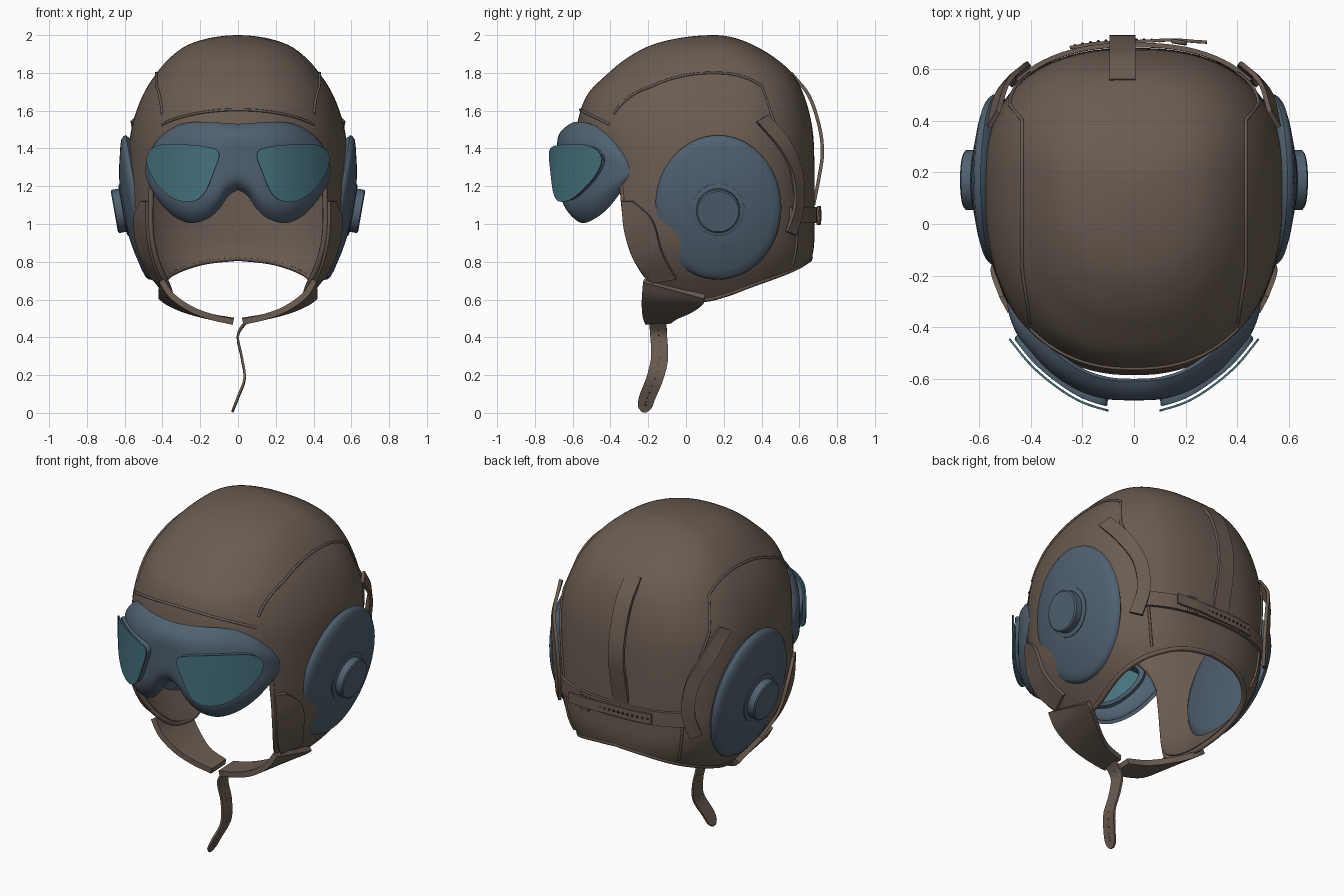
import bpy, bmesh, math
from mathutils import Vector

if "Cube" in bpy.data.objects:
    bpy.data.objects.remove(bpy.data.objects["Cube"])


def material(name, rgb):
    m = bpy.data.materials.new(name)
    m.diffuse_color = (*rgb, 1)
    m.use_nodes = True
    m.node_tree.nodes["Principled BSDF"].inputs["Base Color"].default_value = m.diffuse_color
    return m


LEATHER = material("leather", (0.145, 0.108, 0.083))
METAL = material("blue_grey", (0.08, 0.12, 0.165))
GLASS = material("teal_glass", (0.06, 0.17, 0.21))
DARK = material("dark", (0.03, 0.025, 0.02))


def interp(xs, ys, x):
    """Smooth cubic interpolation through a few points."""
    x = min(max(x, xs[0]), xs[-1])
    k = 0
    while k < len(xs) - 2 and x > xs[k + 1]:
        k += 1

    def slope(i):
        a, b = max(i - 1, 0), min(i + 1, len(xs) - 1)
        return (ys[b] - ys[a]) / (xs[b] - xs[a])
    h = xs[k + 1] - xs[k]
    t = (x - xs[k]) / h
    return (ys[k] * (1 + 2 * t) * (1 - t) ** 2 + ys[k + 1] * t * t * (3 - 2 * t)
            + h * (slope(k) * t * (1 - t) ** 2 + slope(k + 1) * t * t * (t - 1)))


def resample(pts, per):
    idx = list(range(len(pts)))
    n = (len(pts) - 1) * per
    return [Vector([interp(idx, [p[c] for p in pts], i / per) for c in range(len(pts[0]))])
            for i in range(n + 1)]


def resample_loop(pts, per):
    n = len(pts)
    r = resample(pts[-2:] + pts + pts[:2], per)
    return r[2 * per:(2 + n) * per]


def finish(name, bm, mat, thick=0, offset=0.0, recalc=False, angle=40):
    bmesh.ops.remove_doubles(bm, verts=bm.verts, dist=1e-5)
    if recalc:
        bmesh.ops.recalc_face_normals(bm, faces=bm.faces)
    me = bpy.data.meshes.new(name)
    bm.to_mesh(me)
    bm.free()
    ob = bpy.data.objects.new(name, me)
    bpy.context.collection.objects.link(ob)
    me.materials.append(mat)
    bpy.ops.object.select_all(action='DESELECT')
    ob.select_set(True)
    bpy.context.view_layer.objects.active = ob
    if thick:
        s = ob.modifiers.new("thickness", 'SOLIDIFY')
        s.thickness, s.offset = thick, offset
        bpy.ops.object.modifier_apply(modifier=s.name)
    bpy.ops.object.shade_smooth_by_angle(angle=math.radians(angle))


def grid(name, P, mat, wrap=False, skip=None, **kw):
    bm = bmesh.new()
    V = [[bm.verts.new(p) for p in row] for row in P]
    for i in range(len(V) if wrap else len(V) - 1):
        a, b = V[i], V[(i + 1) % len(V)]
        for j in range(len(a) - 1):
            q = (a[j], a[j + 1], b[j + 1], b[j])
            if not (skip and skip(sum((v.co for v in q), Vector()) / 4)):
                bm.faces.new(q)
    finish(name, bm, mat, **kw)


def ribbon(name, L, R, mat=LEATHER, thick=0.018, per=8):
    rows = [[l.lerp(r, k / 4) for k in range(5)] for l, r in zip(resample(L, per), resample(R, per))]
    grid(name, rows, mat, thick=thick)


def tube(name, pts, r, mat=LEATHER, cyclic=False):
    cu = bpy.data.curves.new(name, 'CURVE')
    cu.dimensions, cu.bevel_depth, cu.bevel_resolution = '3D', r, 2
    sp = cu.splines.new('POLY')
    sp.points.add(len(pts) - 1)
    for q, p in zip(sp.points, pts):
        q.co = (*p, 1)
    sp.use_cyclic_u = cyclic
    cu.materials.append(mat)
    bpy.context.collection.objects.link(bpy.data.objects.new(name, cu))


def eyelets(name, pts):
    bm = bmesh.new()
    for p in pts:
        r = bmesh.ops.create_icosphere(bm, subdivisions=1, radius=0.008)
        bmesh.ops.translate(bm, verts=r['verts'], vec=p)
    finish(name, bm, DARK)


# Head surface: half width, front and back reach at each height
YC = 0.15
Z = [2.0, 1.955, 1.88, 1.8, 1.68, 1.5, 1.3, 1.0, .86, .75, .65, .55]
Q = [math.sqrt(2 - z) for z in Z]
W = [0, .25, .36, .43, .505, .565, .582, .575, .54, .485, .41, .33]
F = [0, .31, .46, .56, .675, .73, .73, .73, .71, .65, .56, .47]
B = [0, .19, .32, .41, .475, .52, .53, .53, .525, .49, .42, .36]


def radius(th, z):
    q = math.sqrt(max(2 - z, 0))
    if q < 1e-4:
        return 0
    s, c = abs(math.sin(th)), math.cos(th)
    n, D = (2.3, F) if c > 0 else (2.45, B)
    return ((s / interp(Q, W, q)) ** n + (abs(c) / interp(Q, D, q)) ** n) ** (-1 / n)


def on(deg, z, off=0.0):
    th = math.radians(deg)
    r = radius(th, z) + off
    return Vector((r * math.sin(th), YC - r * math.cos(th), z))


def on_xy(x, y):
    th, r = math.atan2(x, YC - y), math.hypot(x, YC - y)
    lo, hi = 1.3, 2.0
    for _ in range(30):
        mid = (lo + hi) / 2
        lo, hi = (mid, hi) if radius(th, mid) > r else (lo, mid)
    return on(math.degrees(th), lo, 0.003)


def flip(pts, s):
    return [Vector((p[0] * s, p[1], p[2])) for p in pts]


# Leather shell, cut off along the rim
RIM = [(0, 1.5), (20, 1.48), (34, 1.39), (42, 1.25), (44, 1.1), (45, .95), (46.5, .8), (50, .68), (60, .62),
       (80, .6), (100, .63), (120, .69), (140, .75), (160, .80), (180, .82)]
half = resample(RIM, 6)
rim = half + [Vector((360 - p[0], p[1])) for p in half[-2:0:-1]]
grid("helmet_shell", [[on(t, zr + (2 - zr) * math.cos(j / 40 * math.pi / 2)) for j in range(41)]
                      for t, zr in rim], LEATHER, wrap=True, thick=0.025, offset=-1)
tube("rim_piping", [on(t, z, -0.01) for t, z in rim], 0.015, cyclic=True)
tube("forehead_seam", [on(t, 1.605 - 0.00006 * t * t, 0.002) for t in range(-36, 37, 2)], 0.007)


# Lathed parts of the ear cups, tilted slightly downward
def lathe(name, prof, ry, rz, s):
    a, P = math.radians(10), []
    for i in range(64):
        t, row = i / 64 * math.tau, []
        for r, h in prof:
            y, z = r * ry * math.cos(t), r * rz * math.sin(t)
            row.append(Vector((s * (.515 + h * math.cos(a) + z * math.sin(a)), .17 + y,
                               1.09 - h * math.sin(a) + z * math.cos(a))))
        P.append(row)
    grid(name, P, METAL, wrap=True, recalc=True, angle=35)


for s, side in ((1, "right"), (-1, "left")):
    lathe("ear_disc_" + side, [(0, -.02), (.85, -.02), (.95, -.005), (1, .012), (.99, .026), (.95, .04),
                               (.85, .052), (.6, .075), (.4, .088), (0, .092)], .335, .388, s)
    lathe("ear_cup_" + side, [(0, .06), (.14, .06), (.14, .092), (.128, .097), (.116, .097), (.116, .136),
                              (.108, .142), (0, .142)], 1, 1, s)
    # Crown panel seam
    seam = [on_xy(.40 + .03 * min(1, (y + .38) / .2), y) for y in [-.38 + .78 * i / 32 for i in range(33)]]
    seam += [on(*p, .003) for p in resample([(123, 1.55), (130, 1.38), (137, 1.1), (140, .78)], 8)]
    tube("panel_seam_" + side, flip(seam, s), 0.007)
    # Cheek patch
    L = [on(t, z, .012) for t, z in ((44.5, 1.12), (45.3, .95), (47, .8), (51, .69))]
    R = [on(t, z, .012) for t, z in ((50, 1.12), (59, 1.02), (62, .85), (66, .71))]
    ribbon("cheek_patch_" + side, flip(L, s), flip(R, s))
    # Chin flap
    L = [(.405, -.225, .70), (.35, -.232, .62), (.25, -.232, .55), (.14, -.225, .508), (.025, -.215, .482)]
    R = [(.41, .10, .615), (.37, .09, .585), (.28, .03, .545), (.15, -.05, .51), (.025, -.08, .488)]
    ribbon("chin_flap_" + side, flip(L, s), flip(R, s), thick=0.032)
    # Side strap behind the ear
    mid = [(115, 1.56, .018), (126, 1.42, .018), (134, 1.27, .01), (136, 1.1, 0), (132, .95, -.01)]
    off = [.035, .04, .04, .035, .025]
    L = [on(t - 3.3, z - d, o) for (t, z, d), o in zip(mid, off)]
    R = [on(t + 3.3, z + d, o) for (t, z, d), o in zip(mid, off)]
    ribbon("side_strap_" + side, flip(L, s), flip(R, s))

# Strap down the back of the crown, standing off the leather
bow = [(.555, 1.8), (.65, 1.68), (.705, 1.52), (.722, 1.38), (.705, 1.25), (.675, 1.1)]
ribbon("crown_strap", [(-.095, y, z) for y, z in bow], [(.005, y, z) for y, z in bow])

# Adjusting strap across the nape, with its loose end and buckle
span = range(132, 229, 8)
ribbon("nape_strap", [on(t, 1.09, .012) for t in span], [on(t, 1.005, .012) for t in span])
tail = [(205, .03), (195, .026), (185, .024), (175, .028), (165, .04), (157, .05), (153, .06)]
ribbon("nape_strap_tail", [on(t, 1.075, o) for t, o in tail], [on(t, 1.015, o) for t, o in tail], thick=.012)
eyelets("nape_eyelets", [on(t, 1.045, .031) for t in range(170, 204, 3)])
tube("nape_buckle", [on(t, z, .035) for t, z in ((160, 1.09), (165, 1.09), (165, 1.0), (160, 1.0))],
     0.008, cyclic=True)

# Hanging chin strap with punched holes
hang = [(.05, -.15, .49), (0, -.145, .41), (.02, -.14, .29), (.035, -.165, .18), (0, -.205, .08),
        (-.02, -.217, .03), (-.03, -.222, .004)]
wid = [.045, .045, .045, .045, .043, .036, .012]
ribbon("chin_strap", [(x, y - w, z + .15 * w) for (x, y, z), w in zip(hang, wid)],
       [(x, y + w, z - .05 * w) for (x, y, z), w in zip(hang, wid)], thick=.012)
eyelets("chin_strap_holes", resample(hang[:6], 3)[2:-1])

# Goggles: lens outline seen from the front
LENS = resample_loop([(.10, 1.375), (.17, 1.41), (.33, 1.422), (.44, 1.41), (.482, 1.34), (.44, 1.23),
                      (.35, 1.14), (.25, 1.118), (.18, 1.16), (.13, 1.27)], 6)
LC = Vector((.29, 1.29))


def lens_point(p, k, back=0.0):
    x, z = LC + (p - LC) * k
    y = interp([.08, .2, .3, .4, .49], [-.728, -.69, -.63, -.545, -.435], x)
    d = Vector((x * 1.2, -.7, 0)).normalized()
    return Vector((x, y, z)) - d * back


def in_lens(c):
    x, z, hit = abs(c.x), c.z, False
    ring = [LC + (p - LC) * .74 for p in LENS]
    for a, b in zip(ring, ring[1:] + ring[:1]):
        if (a.y > z) != (b.y > z) and x < a.x + (z - a.y) / (b.y - a.y) * (b.x - a.x):
            hit = not hit
    return hit


# Goggle frame: curved domed band with openings for the lenses
TX = [0, .2, .3, .4, .46, .49, .5]
TZ = [1.53, 1.54, 1.53, 1.48, 1.4, 1.33, 1.285]
BX = [0, .05, .1, .16, .25, .33, .4, .46, .49, .5]
BZ = [1.18, 1.15, 1.08, 1.03, 1.005, 1.03, 1.09, 1.18, 1.24, 1.275]
KX = [0, .1, .2, .3, .4, .47, .5]
KY = [-.6, -.595, -.565, -.5, -.4, -.32, -.29]
frame = []
for i in range(121):
    u = math.sin((i / 60 - 1) * math.pi / 2)
    x = .5 * u
    top, bot = interp(TX, TZ, abs(x)), interp(BX, BZ, abs(x))
    out = Vector((x * 1.2, -.7, 0)).normalized()
    row = []
    for j in range(49):
        v = math.sin((j / 24 - 1) * math.pi / 2)
        depth = .008 + .075 * (1 - abs(v) ** 5) * (1 - abs(u) ** 10)
        z = (top + bot) / 2 - v * (top - bot) / 2
        row.append(Vector((x * .97, interp(KX, KY, abs(x)), z)) + out * depth)
    frame.append(row)
grid("goggle_frame", frame, METAL, skip=in_lens, thick=0.02, offset=-1)

for s, side in ((1, "right"), (-1, "left")):
    P = [flip([lens_point(p, k / 8) for k in range(9)], s) for p in LENS]
    grid("lens_" + side, P, GLASS, wrap=True, thick=0.008)
    rings = [(.84, .014), (.94, .014), (.96, .022), (.95, .04), (.9, .075), (.8, .085), (.8, .05), (.84, .014)]
    P = [flip([lens_point(p, k, b) for k, b in rings], s) for p in LENS]
    grid("lens_rim_" + side, P, METAL, wrap=True, recalc=True)
